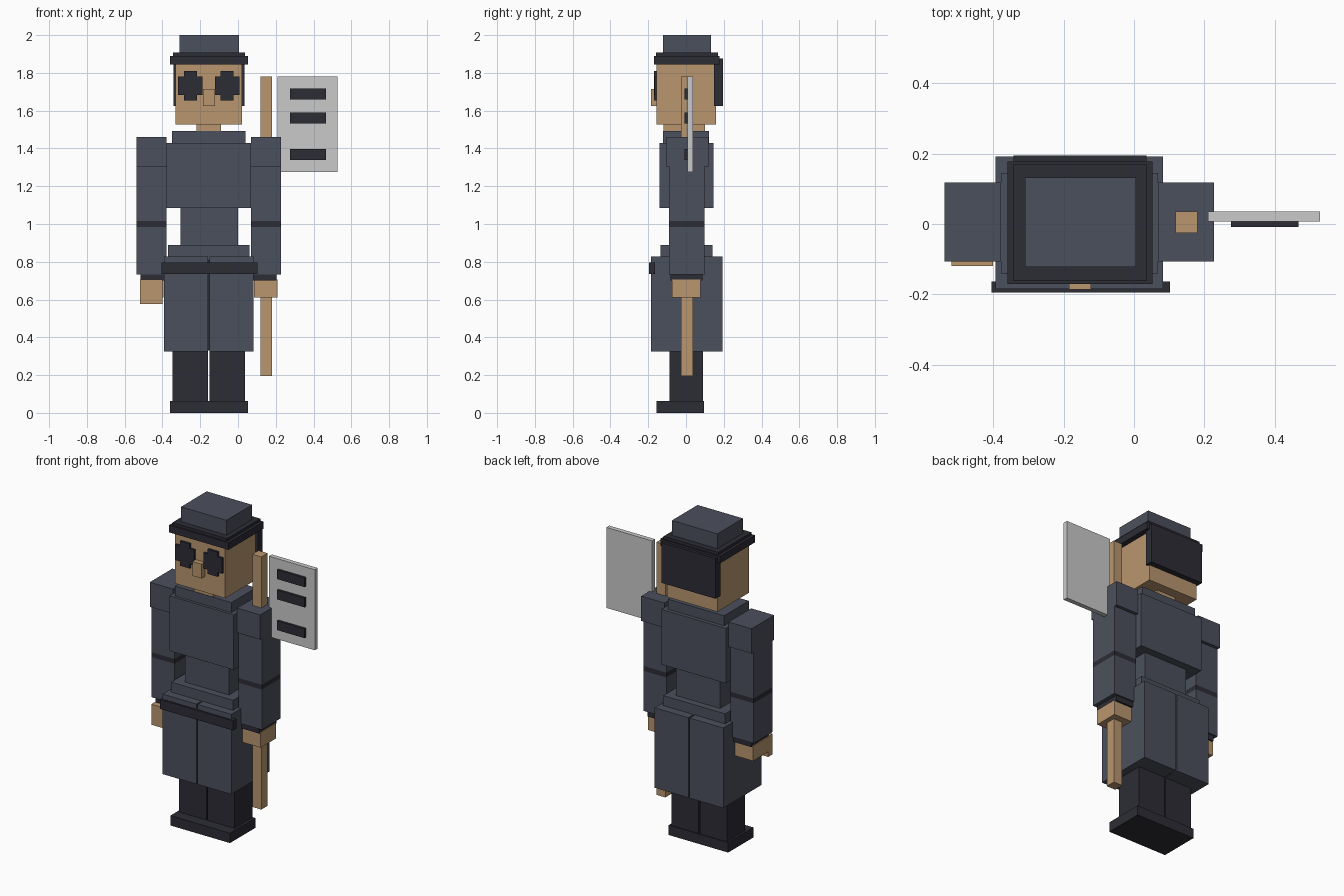
import bpy
import bmesh


def material(name, rgb):
    """Flat colour from 0-255 display values."""
    m = bpy.data.materials.new(name)
    lin = [((c / 255 + 0.055) / 1.055) ** 2.4 for c in rgb]
    m.diffuse_color = (*lin, 1)
    return m


cloth = material("slate cloth", (75, 80, 92))
dark = material("charcoal", (44, 44, 53))
tan = material("tan", (185, 150, 111))
pale = material("pale grey", (202, 202, 202))


def box(name, mat, x, y, z):
    """Box spanning the given (min, max) range on each axis."""
    bm = bmesh.new()
    bmesh.ops.create_cube(bm, size=1)
    for v in bm.verts:
        for i, (lo, hi) in enumerate((x, y, z)):
            v.co[i] = lo if v.co[i] < 0 else hi
    mesh = bpy.data.meshes.new(name)
    bm.to_mesh(mesh)
    bm.free()
    mesh.materials.append(mat)
    ob = bpy.data.objects.new(name, mesh)
    bpy.context.collection.objects.link(ob)
    return ob


MID = -0.155  # x of the figure's centre line


def pair(name, mat, x, y, z):
    """Box on the +x side plus its mirror across the figure's centre line."""
    box(name + "_right", mat, x, y, z)
    box(name + "_left", mat, (2 * MID - x[1], 2 * MID - x[0]), y, z)


# Hat
box("hat_crown", cloth, (-0.31, 0.005), (-0.122, 0.132), (1.90, 2.0))
box("hat_band", dark, (-0.343, 0.036), (-0.16, 0.17), (1.88, 1.907))
box("hat_brim", dark, (-0.36, 0.053), (-0.17, 0.178), (1.845, 1.89))

# Head
box("head", tan, (-0.33, 0.02), (-0.155, 0.16), (1.527, 1.86))
box("hair", dark, (-0.342, 0.035), (0.147, 0.195), (1.625, 1.877))
box("nose", tan, (-0.185, -0.122), (-0.186, -0.15), (1.625, 1.715))
box("neck", tan, (-0.22, -0.09), (-0.12, 0.1), (1.48, 1.53))
pair("eye_wide", dark, (-0.123, 0.007), (-0.168, -0.15), (1.682, 1.78))
pair("eye_tall", dark, (-0.092, -0.025), (-0.1685, -0.15), (1.655, 1.81))

# Torso
box("collar", cloth, (-0.35, 0.04), (-0.123, 0.122), (1.42, 1.493))
box("chest", cloth, (-0.378, 0.068), (-0.14, 0.145), (1.085, 1.43))
box("waist", cloth, (-0.305, 0.0), (-0.09, 0.098), (0.88, 1.09))
box("hips", cloth, (-0.37, 0.06), (-0.135, 0.14), (0.80, 0.89))

# Arms
pair("shoulder", cloth, (0.068, 0.228), (-0.106, 0.118), (1.305, 1.46))
pair("upper_arm", cloth, (0.068, 0.228), (-0.09, 0.098), (1.015, 1.305))
pair("elbow_band", dark, (0.068, 0.228), (-0.09, 0.098), (0.985, 1.015))
pair("forearm", cloth, (0.068, 0.228), (-0.09, 0.098), (0.733, 0.985))
pair("cuff", dark, (0.07, 0.205), (-0.083, 0.088), (0.70, 0.735))
pair("hand", tan, (0.085, 0.21), (-0.075, 0.077), (0.61, 0.705))
box("left_fingers", tan, (-0.518, -0.40), (-0.12, -0.075), (0.577, 0.705))

# Coat skirt with a centre slit, and belt plate
pair("coat_skirt", cloth, (-0.151, 0.083), (-0.185, 0.192), (0.325, 0.827))
box("coat_lining", dark, (-0.33, 0.02), (-0.15, 0.155), (0.33, 0.81))
box("belt", dark, (-0.405, 0.102), (-0.195, -0.163), (0.735, 0.795))

# Legs and shoes
pair("leg", dark, (-0.151, 0.037), (-0.087, 0.09), (0.05, 0.33))
box("shoes", dark, (-0.36, 0.053), (-0.155, 0.096), (0.0, 0.062))

# Staff and sign board
box("staff", tan, (0.118, 0.18), (-0.026, 0.036), (0.195, 1.78))
box("sign_board", pale, (0.21, 0.528), (0.007, 0.036), (1.275, 1.78))
for i, z in enumerate((1.34, 1.533, 1.66)):
    box(f"sign_stripe_{i + 1}", dark, (0.276, 0.467), (-0.008, 0.009), (z, z + 0.058))
